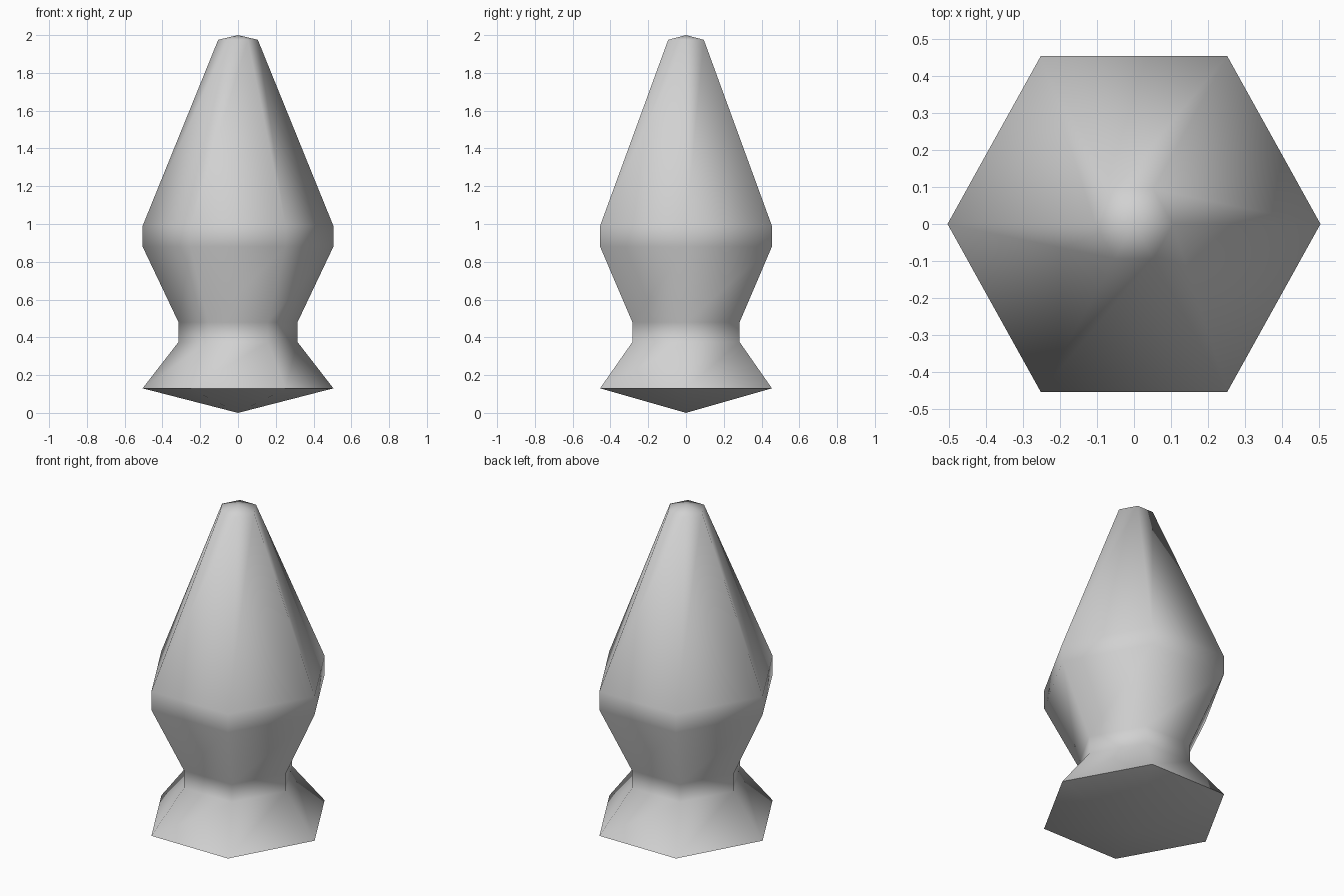
import bpy, bmesh, math

cube = bpy.data.objects.get("Cube")
if cube:
    bpy.data.objects.remove(cube, do_unlink=True)

SIDES = 6
Y_STRETCH = 1.04
# (radius, height) rings from the flared foot up to the tip
PROFILE = [(0.505, 0.13), (0.315, 0.375), (0.315, 0.48),
           (0.505, 0.88), (0.505, 0.99), (0.105, 1.975)]

# Light grey material
grey = bpy.data.materials.new("light grey")
grey.use_nodes = True
colour = (0.64, 0.64, 0.64, 1)
grey.diffuse_color = colour
grey.node_tree.nodes["Principled BSDF"].inputs["Base Color"].default_value = colour


def ring(bm, radius, z):
    angles = [math.tau * i / SIDES for i in range(SIDES)]
    return [bm.verts.new((radius * math.cos(a), radius * math.sin(a) * Y_STRETCH, z))
            for a in angles]


# Six-sided turned body with pointed caps
bm = bmesh.new()
rings = [ring(bm, r, z) for r, z in PROFILE]
bottom = bm.verts.new((0, 0, 0))
top = bm.verts.new((0, 0, 2))
for i in range(SIDES):
    j = (i + 1) % SIDES
    for low, high in zip(rings, rings[1:]):
        bm.faces.new((low[i], low[j], high[j], high[i]))
    bm.faces.new((rings[0][j], rings[0][i], bottom))
    bm.faces.new((rings[-1][i], rings[-1][j], top))
bmesh.ops.recalc_face_normals(bm, faces=bm.faces)
mesh = bpy.data.meshes.new("hexagonal_finial")
bm.to_mesh(mesh)
bm.free()
mesh.materials.append(grey)

finial = bpy.data.objects.new("hexagonal_finial", mesh)
bpy.context.collection.objects.link(finial)

# Smooth sides, crisp foot rim
bpy.ops.object.select_all(action="DESELECT")
finial.select_set(True)
bpy.context.view_layer.objects.active = finial
bpy.ops.object.shade_smooth_by_angle(angle=math.radians(80))
